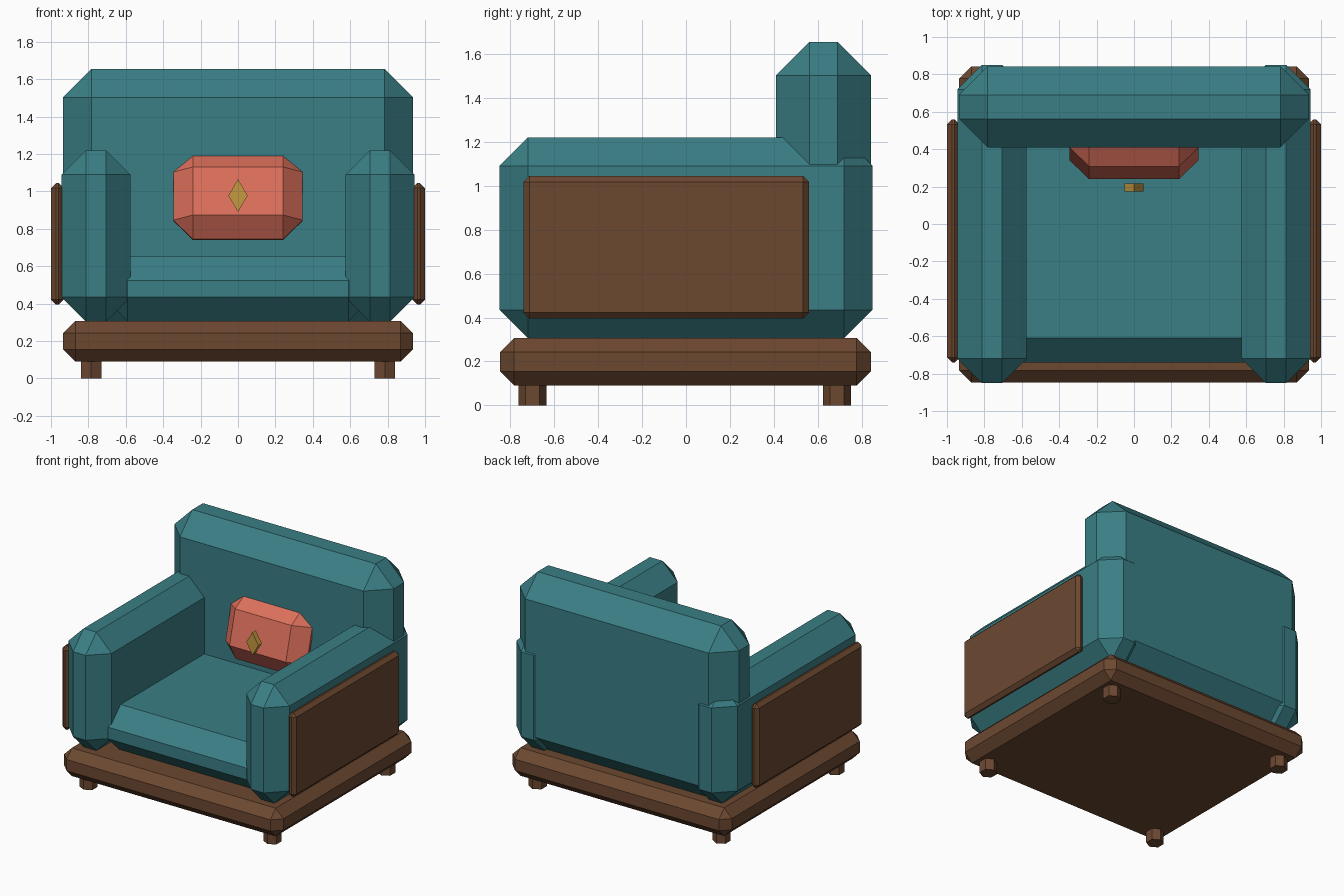
import bpy, bmesh
from math import radians
from mathutils import Vector, Matrix

if "Cube" in bpy.data.objects:
    bpy.data.objects.remove(bpy.data.objects["Cube"])


def material(name, rgb):
    m = bpy.data.materials.new(name)
    m.diffuse_color = (*rgb, 1)
    m.use_nodes = True
    m.node_tree.nodes["Principled BSDF"].inputs["Base Color"].default_value = m.diffuse_color
    return m


TEAL = material("teal_fabric", (0.042, 0.21, 0.235))
WOOD = material("brown_wood", (0.15, 0.065, 0.03))
CORAL = material("coral_fabric", (0.72, 0.16, 0.105))
GOLD = material("gold", (0.56, 0.32, 0.05))


def finish(bm, name, mat):
    mesh = bpy.data.meshes.new(name)
    bmesh.ops.recalc_face_normals(bm, faces=bm.faces)
    bm.to_mesh(mesh)
    bm.free()
    mesh.materials.append(mat)
    obj = bpy.data.objects.new(name, mesh)
    bpy.context.collection.objects.link(obj)
    return obj


def chamfer_box(name, lo, hi, chamfer, mat):
    """Box between two corners with every edge cut by a flat chamfer."""
    lo, hi = Vector(lo), Vector(hi)
    bm = bmesh.new()
    bmesh.ops.create_cube(bm, size=1)
    bmesh.ops.scale(bm, vec=hi - lo, verts=bm.verts)
    bmesh.ops.bevel(bm, geom=bm.edges[:], offset=chamfer, segments=1,
                    profile=0.5, affect='EDGES')
    obj = finish(bm, name, mat)
    obj.location = (lo + hi) / 2
    return obj


def prism(name, sides, radius, depth, matrix, mat):
    bm = bmesh.new()
    bmesh.ops.create_cone(bm, cap_ends=True, segments=sides, radius1=radius,
                          radius2=radius, depth=depth)
    bmesh.ops.transform(bm, matrix=matrix, verts=bm.verts)
    return finish(bm, name, mat)


# Wooden base
chamfer_box("base", (-0.935, -0.848, 0.09), (0.935, 0.842, 0.307), 0.065, WOOD)

# Upholstered seat and backrest
chamfer_box("seat", (-0.72, -0.74, 0.305), (0.72, 0.70, 0.655), 0.13, TEAL)
chamfer_box("backrest", (-0.935, 0.41, 0.305), (0.935, 0.843, 1.655), 0.152, TEAL)

# Arms, outer wood panels and hexagonal feet on both sides
for side, s in (("left", -1), ("right", 1)):
    xs = sorted((s * 0.575, s * 0.943))
    chamfer_box(side + "_arm", (xs[0], -0.85, 0.305), (xs[1], 0.85, 1.22), 0.13, TEAL)
    xs = sorted((s * 0.932, s * 1.0))
    chamfer_box(side + "_panel", (xs[0], -0.74, 0.395), (xs[1], 0.56, 1.045), 0.027, WOOD)
    for end, y in (("front", -0.70), ("back", 0.687)):
        prism(f"{end}_{side}_foot", 6, 0.064, 0.10,
              Matrix.Translation((s * 0.785, y, 0.05)), WOOD)

# Cushion leaning back against the backrest
cushion = chamfer_box("cushion", (-0.346, 0.27, 0.734), (0.346, 0.50, 1.212), 0.106, CORAL)
cushion.location = (0, 0.385, 0.973)
cushion.rotation_euler = (radians(-15), 0, 0)

# Diamond ornament in front of the cushion
prism("diamond_ornament", 4, 1, 0.042,
      Matrix.Translation((0, 0.195, 0.978)) @ Matrix.Rotation(radians(90), 4, 'X')
      @ Matrix.Diagonal((0.052, 0.087, 1, 1)), GOLD)
